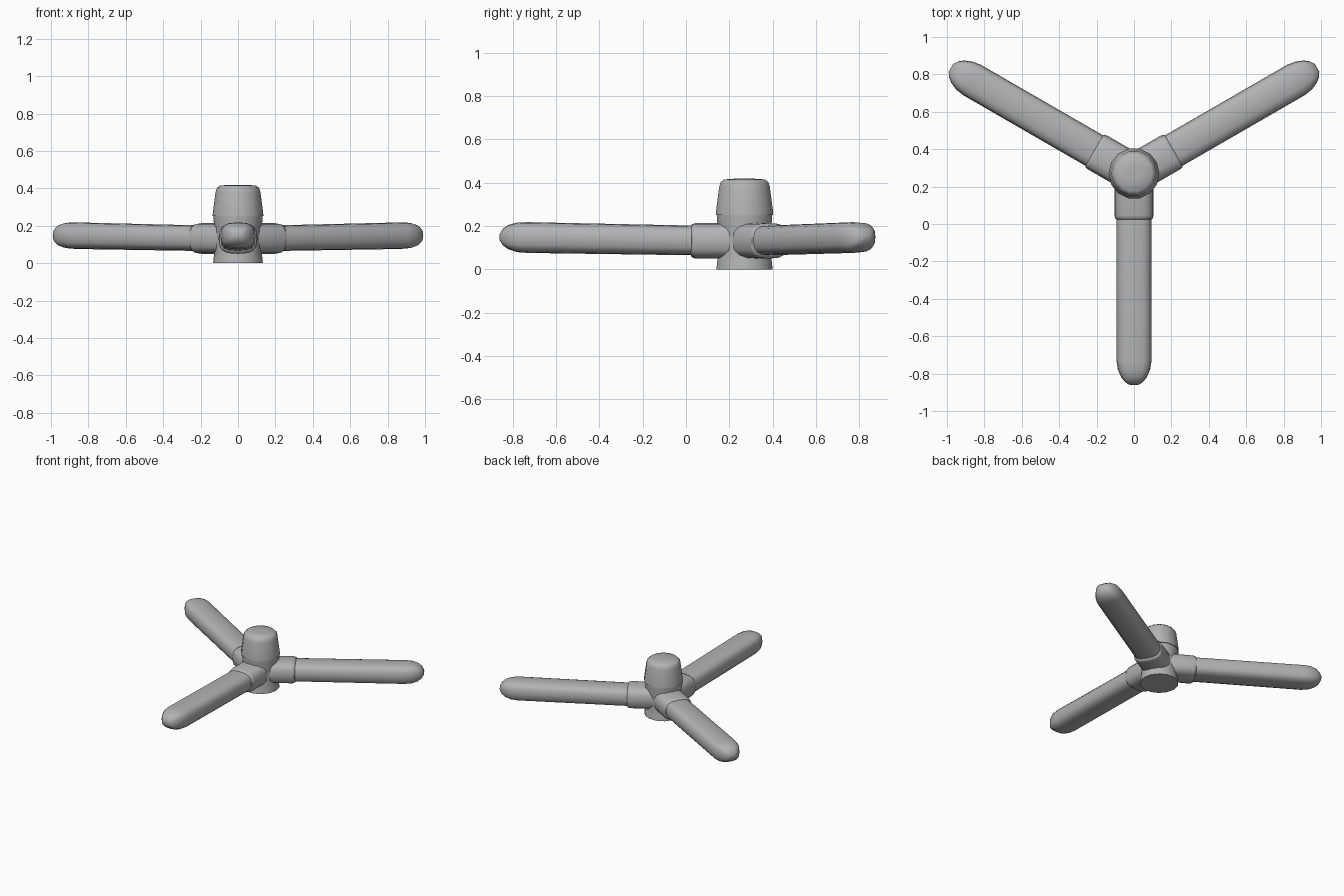
import bpy, bmesh, math
from mathutils import Matrix, Vector

if "Cube" in bpy.data.objects:
    bpy.data.objects.remove(bpy.data.objects["Cube"])

CY = 0.27  # y of the spinner's axis

grey = bpy.data.materials.new("mid_grey")
grey.diffuse_color = (0.45, 0.45, 0.45, 1)
grey.use_nodes = True
grey.node_tree.nodes["Principled BSDF"].inputs["Base Color"].default_value = grey.diffuse_color


def loft(name, rings, angle=40):
    """Skin a list of equal-length point rings and cap both ends."""
    bm = bmesh.new()
    vs = [[bm.verts.new(p) for p in r] for r in rings]
    n = len(vs[0])
    for a, b in zip(vs, vs[1:]):
        for i in range(n):
            j = (i + 1) % n
            bm.faces.new((a[i], a[j], b[j], b[i]))
    bm.faces.new(vs[0][::-1])
    bm.faces.new(vs[-1])
    bmesh.ops.recalc_face_normals(bm, faces=bm.faces)
    me = bpy.data.meshes.new(name)
    bm.to_mesh(me)
    bm.free()
    me.materials.append(grey)
    ob = bpy.data.objects.new(name, me)
    bpy.context.collection.objects.link(ob)
    bpy.ops.object.select_all(action='DESELECT')
    ob.select_set(True)
    bpy.context.view_layer.objects.active = ob
    bpy.ops.object.shade_smooth_by_angle(angle=math.radians(angle))
    return ob


def lathe(name, profile, sides=14):
    rings = []
    for r, z in profile:
        rings.append([(r * math.cos(2 * math.pi * i / sides),
                       CY + r * math.sin(2 * math.pi * i / sides), z)
                      for i in range(sides)])
    return loft(name, rings)


def rounded_section(x, half_w, half_h, zc, n=16, e=0.68):
    """Squarish oval cross-section at distance x along an arm."""
    pts = []
    for i in range(n):
        t = 2 * math.pi * i / n
        c, s = math.cos(t), math.sin(t)
        pts.append(Vector((x, half_w * math.copysign(abs(c) ** e, c),
                           zc + half_h * math.copysign(abs(s) ** e, s))))
    return pts


def arm_part(name, sections, deg):
    m = Matrix.Translation((0, CY, 0)) @ Matrix.Rotation(math.radians(deg), 4, 'Z')
    return loft(name, [[m @ p for p in rounded_section(*s)] for s in sections], 50)


# Central hub and the tapered cap on top
lathe("hub", [(0.133, 0), (0.130, 0.03), (0.125, 0.06), (0.125, 0.19),
              (0.131, 0.23), (0.131, 0.26)])
lathe("hub_cap", [(0.125, 0.25), (0.136, 0.252), (0.134, 0.275), (0.120, 0.38),
                  (0.113, 0.402), (0.098, 0.415), (0.04, 0.419)])

# Sections are (distance, half width, half height, centre z)
SOCKET = [(0.04, 0.104, 0.082, 0.132), (0.225, 0.104, 0.082, 0.132),
          (0.242, 0.100, 0.077, 0.132), (0.248, 0.088, 0.065, 0.132)]
BLADE = [(0.08, 0.094, 0.068, 0.131), (1.00, 0.094, 0.071, 0.147),
         (1.05, 0.086, 0.068, 0.148), (1.09, 0.068, 0.056, 0.149),
         (1.115, 0.048, 0.038, 0.149), (1.13, 0.024, 0.014, 0.149)]

# Three arms at equal angles, each a socket with a blade
for label, deg in (("front", -90), ("right", 30), ("left", 150)):
    arm_part(label + "_socket", SOCKET, deg)
    arm_part(label + "_blade", BLADE, deg)
